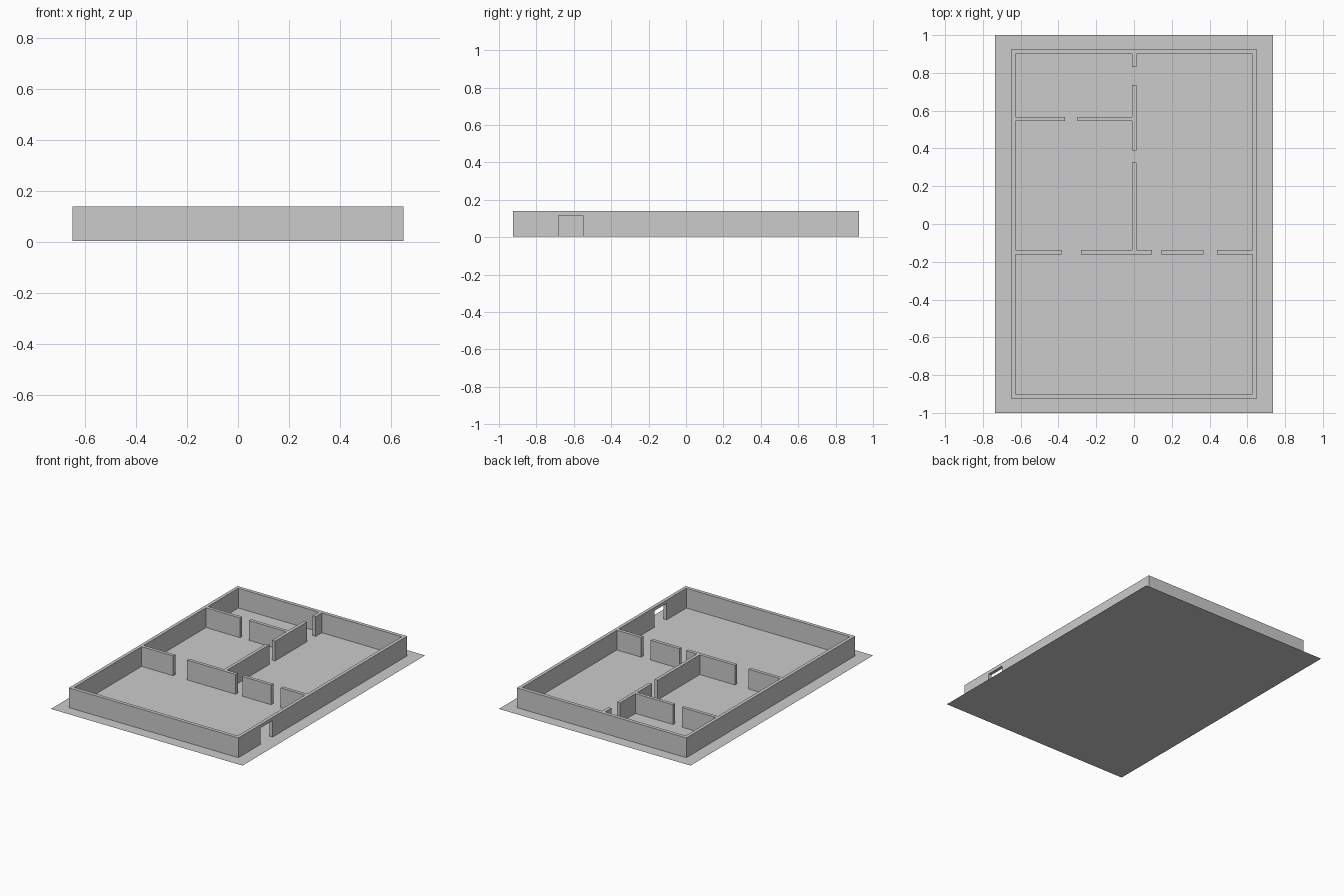
import bpy, bmesh

if "Cube" in bpy.data.objects:
    bpy.data.objects.remove(bpy.data.objects["Cube"])

H = 0.14      # wall top
Z0 = 0.003    # walls sit a hair above the ground sheet
T = 0.0115    # half thickness of partitions


def make(name, bm):
    bmesh.ops.recalc_face_normals(bm, faces=bm.faces[:])
    mesh = bpy.data.meshes.new(name)
    bm.to_mesh(mesh)
    bm.free()
    ob = bpy.data.objects.new(name, mesh)
    bpy.context.collection.objects.link(ob)
    return ob


def box(name, x0, x1, y0, y1, z0=Z0, z1=H):
    bm = bmesh.new()
    bmesh.ops.create_cube(bm, size=1)
    for v in bm.verts:
        v.co = ((x0 + x1) / 2 + v.co.x * (x1 - x0),
                (y0 + y1) / 2 + v.co.y * (y1 - y0),
                (z0 + z1) / 2 + v.co.z * (z1 - z0))
    return make(name, bm)


# ground sheet
bm = bmesh.new()
bm.faces.new([bm.verts.new((x, y, 0)) for x, y in
              ((-.735, -1), (.735, -1), (.735, 1), (-.735, 1))])
make("ground_sheet", bm)

# outer wall ring: outer and inner rectangle joined by quads
bm = bmesh.new()
loops = []
for hx, hy, z in ((.65, .924, Z0), (.65, .924, H), (.627, .899, H), (.627, .899, Z0)):
    loops.append([bm.verts.new((sx * hx, sy * hy, z))
                  for sx, sy in ((-1, -1), (1, -1), (1, 1), (-1, 1))])
for k in range(4):
    a, b = loops[k], loops[(k + 1) % 4]
    for i in range(4):
        j = (i + 1) % 4
        bm.faces.new((a[i], a[j], b[j], b[i]))
outer = make("outer_wall", bm)

# entrance doorway cut through the right wall
cutter = box("doorway_cutter", .58, .70, -.683, -.55, -.05, .117)
cutter.hide_render = True
cutter.hide_set(True)
mod = outer.modifiers.new("doorway", 'BOOLEAN')
mod.object = cutter
mod.operation = 'DIFFERENCE'
mod.solver = 'EXACT'

# partitions along x, split by door gaps
for i, (x0, x1, y) in enumerate(((-.63, -.385, -.149), (-.28, .095, -.149),
                                 (.145, .367, -.149), (.44, .63, -.149),
                                 (-.63, -.365, .556), (-.298, -.01, .556))):
    box(f"cross_partition_{i}", x0, x1, y - T, y + T)

# partitions along y, split by door gaps
for i, (y0, y1) in enumerate(((-.14, .325), (.388, .737), (.832, .90))):
    box(f"long_partition_{i}", .002 - T, .002 + T, y0, y1)
